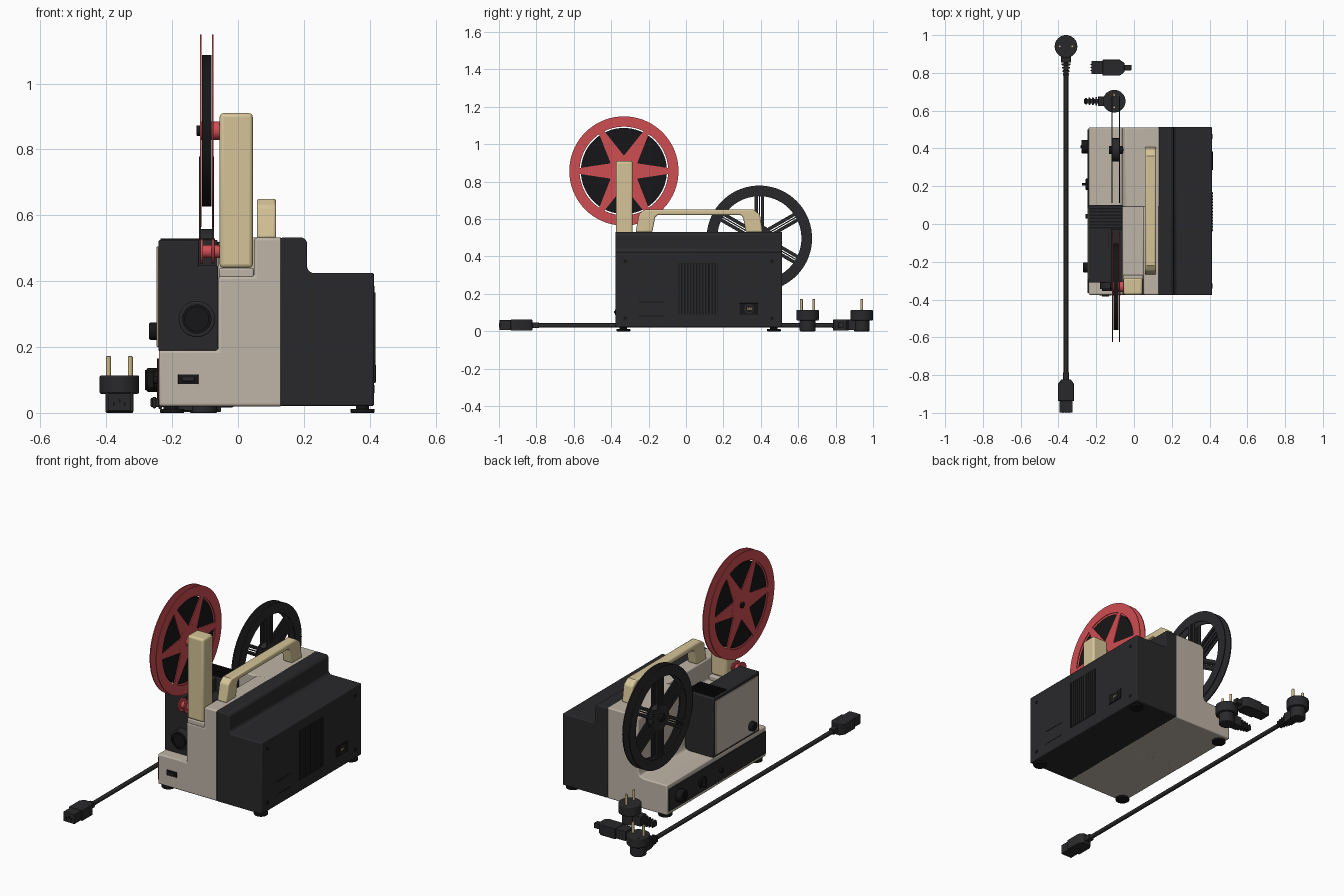
import bpy, bmesh, math
from mathutils import Vector

old = bpy.data.objects.get("Cube")
if old:
    bpy.data.objects.remove(old)


def material(name, rgb):
    m = bpy.data.materials.new(name)
    m.use_nodes = True
    m.diffuse_color = (*rgb, 1)
    bsdf = m.node_tree.nodes["Principled BSDF"]
    bsdf.inputs["Base Color"].default_value = (*rgb, 1)
    bsdf.inputs["Roughness"].default_value = 0.6
    return m


BEIGE = material("warm grey beige", (0.52, 0.455, 0.385))
TAN = material("cream tan", (0.66, 0.55, 0.31))
DARK = material("charcoal", (0.022, 0.022, 0.024))
BLACK = material("black", (0.008, 0.008, 0.009))
RED = material("red", (0.62, 0.075, 0.085))
BRASS = material("brass", (0.6, 0.48, 0.25))


def place(axis, u, v, w):
    # u, v lie in the profile plane and w runs along the axis
    return Vector({"x": (w, u, v), "y": (u, w, v), "z": (u, v, w)}[axis])


def finish(name, bm, mat, bevel=0.0, smooth=True):
    bmesh.ops.recalc_face_normals(bm, faces=bm.faces)
    me = bpy.data.meshes.new(name)
    bm.to_mesh(me)
    bm.free()
    ob = bpy.data.objects.new(name, me)
    bpy.context.collection.objects.link(ob)
    me.materials.append(mat)
    if bevel:
        mod = ob.modifiers.new("soft edges", "BEVEL")
        mod.width, mod.segments = bevel, 3
        mod.limit_method, mod.angle_limit = "ANGLE", math.radians(40)
    if smooth:
        bpy.ops.object.select_all(action="DESELECT")
        ob.select_set(True)
        bpy.context.view_layer.objects.active = ob
        bpy.ops.object.shade_smooth_by_angle(angle=math.radians(35))
    return ob


def add_prism(bm, pts, axis, w0, w1):
    lo = [bm.verts.new(place(axis, u, v, w0)) for u, v in pts]
    hi = [bm.verts.new(place(axis, u, v, w1)) for u, v in pts]
    bm.faces.new(lo)
    bm.faces.new(hi)
    for i in range(len(pts)):
        j = (i + 1) % len(pts)
        bm.faces.new((lo[i], lo[j], hi[j], hi[i]))


def prism(name, pts, axis, w0, w1, mat, bevel=0.0):
    bm = bmesh.new()
    add_prism(bm, pts, axis, w0, w1)
    return finish(name, bm, mat, bevel)


def rect(u0, u1, v0, v1):
    return [(u0, v0), (u1, v0), (u1, v1), (u0, v1)]


def box(name, x, y, z, mat, bevel=0.0):
    return prism(name, rect(*x, *y), "z", *z, mat, bevel)


def add_ring(bm, c, r0, r1, axis, w0, w1, n=64):
    loops = []
    for r, w in ((r0, w0), (r1, w0), (r1, w1), (r0, w1)):
        loops.append([bm.verts.new(place(axis, c[0] + r * math.cos(t), c[1] + r * math.sin(t), w))
                      for t in (math.tau * i / n for i in range(n))])
    for k in range(4):
        a, b = loops[k], loops[(k + 1) % 4]
        for i in range(n):
            j = (i + 1) % n
            bm.faces.new((a[i], a[j], b[j], b[i]))


def ring(name, c, r0, r1, axis, w0, w1, mat, bevel=0.0):
    bm = bmesh.new()
    add_ring(bm, c, r0, r1, axis, w0, w1)
    return finish(name, bm, mat, bevel)


def disc(name, c, r, axis, w0, w1, mat, bevel=0.0, n=32):
    pts = [(c[0] + r * math.cos(math.tau * i / n), c[1] + r * math.sin(math.tau * i / n)) for i in range(n)]
    return prism(name, pts, axis, w0, w1, mat, bevel)


def reel(name, c, r_out, r_in, hub, spokes, phase, sheets, mat):
    # spokes: list of (sideways offset, half width at hub, half width at rim)
    bm = bmesh.new()
    for w0, w1 in sheets:
        add_ring(bm, c, r_in, r_out, "x", w0, w1, 72)
        add_ring(bm, c, 0.012, hub, "x", w0, w1, 32)
        for k in range(6):
            t = phase + k * math.tau / 6
            d, s = Vector((math.cos(t), math.sin(t))), Vector((-math.sin(t), math.cos(t)))
            for off, a, b in spokes:
                ends = ((hub * 0.75, off - a), (r_in + 0.006, off - b), (r_in + 0.006, off + b), (hub * 0.75, off + a))
                pts = [Vector(c) + d * p + s * q for p, q in ends]
                add_prism(bm, pts, "x", w0 + 0.0003, w1 - 0.0003)
    return finish(name, bm, mat)


# Main beige housing: front part with a recessed shelf, rear part with full height
prism("housing_front", [(-0.24, 0.02), (0.135, 0.02), (0.135, 0.532), (0.05, 0.532), (0.05, 0.415),
                        (-0.06, 0.415), (-0.06, 0.19), (-0.24, 0.19)], "y", -0.375, 0.10, BEIGE, 0.008)
prism("housing_rear", [(-0.24, 0.02), (0.135, 0.02), (0.135, 0.532), (-0.045, 0.532), (-0.06, 0.515),
                       (-0.06, 0.22), (-0.07, 0.197), (-0.095, 0.19), (-0.24, 0.19)], "y", 0.09, 0.512, BEIGE, 0.006)
box("arm_socket", (-0.058, 0.048), (-0.372, -0.27), (0.41, 0.44), BEIGE, 0.006)

# Dark stepped cover
prism("side_cover", [(0.128, 0.021), (0.413, 0.021), (0.413, 0.425), (0.222, 0.425), (0.21, 0.437),
                     (0.21, 0.52), (0.198, 0.532), (0.128, 0.532)], "y", -0.377, 0.514, DARK, 0.006)
box("grille_plate", (0.41, 0.4145), (-0.04, 0.17), (0.09, 0.365), BLACK)
for i in range(13):
    y = -0.036 + i * 0.0163
    box("grille_bar", (0.412, 0.4175), (y, y + 0.008), (0.09, 0.365), DARK)
for z in (0.08, 0.155):
    box("cover_groove", (0.412, 0.4142), (-0.25, -0.12), (z, z + 0.004), BLACK)
for y in (-0.325, 0.46):
    for z in (0.07, 0.375):
        disc("cover_screw", (y, z), 0.010, "x", 0.41, 0.415, BLACK, n=16)
box("power_socket", (0.41, 0.417), (0.285, 0.385), (0.09, 0.15), BLACK, 0.002)
ring("power_socket_rim", (0.337, 0.12), 0.018, 0.026, "x", 0.412, 0.419, DARK)
for y in (0.327, 0.337, 0.347):
    box("power_socket_pin", (0.412, 0.419), (y - 0.002, y + 0.002), (0.114, 0.126), BRASS)

# Lamp house with a channel for the reel
box("lamp_house", (-0.242, -0.06), (-0.31, 0.10), (0.188, 0.447), DARK, 0.005)
box("lamp_house_top", (-0.242, -0.118), (-0.31, 0.10), (0.43, 0.525), DARK, 0.006)
box("lamp_house_back_top", (-0.13, -0.062), (-0.03, 0.10), (0.43, 0.525), DARK, 0.005)
box("lamp_side_panel", (-0.247, -0.24), (-0.295, 0.085), (0.20, 0.505), BEIGE, 0.002)
for i in range(7):
    y = -0.025 + i * 0.017
    box("lamp_vent_rib", (-0.235, -0.07), (y, y + 0.008), (0.52, 0.53), BLACK)
disc("lens_barrel", (-0.125, 0.285), 0.055, "y", -0.345, -0.30, DARK, 0.004, 48)
ring("lens_ring", (-0.125, 0.285), 0.036, 0.044, "y", -0.355, -0.34, BLACK)
disc("lens_glass", (-0.125, 0.285), 0.036, "y", -0.348, -0.33, BLACK, 0, 48)
disc("focus_knob", (-0.23, 0.248), 0.026, "x", -0.27, -0.24, BLACK, 0.004)

# Control strip with knobs
box("control_strip", (-0.246, -0.238), (-0.365, 0.50), (0.04, 0.165), DARK, 0.002)
disc("speed_knob", (0.41, 0.10), 0.036, "x", -0.278, -0.24, BLACK, 0.005)
box("speed_knob_grip", (-0.283, -0.27), (0.403, 0.417), (0.07, 0.13), BLACK, 0.002)
disc("mode_knob_base", (0.21, 0.10), 0.03, "x", -0.256, -0.24, BLACK, 0.003)
box("mode_lever", (-0.275, -0.25), (0.203, 0.217), (0.075, 0.125), BLACK, 0.003)
disc("small_button", (0.04, 0.10), 0.012, "x", -0.258, -0.24, BLACK, 0.002, 16)
box("front_slot", (-0.182, -0.12), (-0.379, -0.37), (0.087, 0.117), BLACK, 0.002)
box("front_switch", (-0.17, -0.132), (-0.384, -0.375), (0.096, 0.108), DARK, 0.002)

# Feet
for x in (-0.20, 0.378):
    for y in (-0.335, 0.47):
        disc("foot", (x, y), 0.037, "z", 0, 0.012, BLACK, 0.003)
        disc("foot_stem", (x, y), 0.02, "z", 0.01, 0.024, BLACK)

# Carrying handle and reel arm
prism("handle", [(-0.27, 0.53), (-0.18, 0.53), (-0.165, 0.61), (-0.15, 0.622), (0.29, 0.622), (0.305, 0.61),
                 (0.32, 0.53), (0.41, 0.53), (0.395, 0.625), (0.36, 0.65), (-0.22, 0.65), (-0.25, 0.628)],
      "x", 0.057, 0.116, TAN, 0.008)
box("reel_arm", (-0.056, 0.045), (-0.375, -0.285), (0.44, 0.91), TAN, 0.012)

# Front red reel with wound film
FRONT, BACK = (-0.332, 0.857), (0.392, 0.497)
reel("feed_reel", FRONT, 0.292, 0.237, 0.085, [(0, 0.042, 0.015)], 0,
     [(-0.116, -0.111), (-0.079, -0.074)], RED)
ring("wound_film", FRONT, 0.05, 0.23, "x", -0.109, -0.081, BLACK)
disc("feed_hub", FRONT, 0.028, "x", -0.113, -0.055, RED, 0.003)
disc("feed_spindle", FRONT, 0.016, "x", -0.126, -0.05, BLACK, 0.003)
for x in (-0.114, -0.08):
    disc("film_roller_flange", (-0.34, 0.49), 0.038, "x", x, x + 0.008, RED, 0.002)
disc("film_roller", (-0.34, 0.49), 0.02, "x", -0.11, -0.05, RED)

# Rear dark reel
reel("take_up_reel", BACK, 0.282, 0.225, 0.07, [(-0.017, 0.009, 0.009), (0.017, 0.009, 0.009), (0, 0.003, 0.003)],
     math.pi / 6, [(-0.119, -0.113), (-0.079, -0.073)], DARK)
ring("take_up_core", BACK, 0.03, 0.062, "x", -0.115, -0.077, DARK)
disc("take_up_spindle", BACK, 0.022, "x", -0.132, -0.05, BLACK, 0.004)


def wall_plug(c, d):
    # d points from the plug towards its strain relief
    c, d = Vector(c), Vector(d)
    s = Vector((-d.y, d.x))
    disc("plug_body", c, 0.06, "z", 0.058, 0.114, DARK, 0.005, 40)
    disc("plug_base", c, 0.042, "z", 0.0, 0.06, DARK, 0.004, 24)

    def block(name, a, b, half, z0, z1):
        prism(name, [c + d * a - s * half, c + d * b - s * half, c + d * b + s * half, c + d * a + s * half],
              "z", z0, z1, DARK, 0.003)
    block("plug_neck", 0.02, 0.085, 0.026, 0.006, 0.062)
    for k in range(4):
        block("strain_relief_rib", 0.09 + k * 0.018, 0.1 + k * 0.018, 0.023 - k * 0.002, 0.008 + k * 0.002, 0.055 - k * 0.002)
    block("strain_relief_core", 0.07, 0.16, 0.013, 0.018, 0.045)
    for side in (-1, 1):
        disc("plug_pin", c + s * side * 0.033, 0.0075, "z", 0.11, 0.172, BRASS, 0.002, 16)


def appliance_connector(c, d):
    # d points from the open face towards the cable
    c, d = Vector(c), Vector(d)
    s = Vector((-d.y, d.x))
    parts = [("connector_face", [(0, 0.035), (0.065, 0.035)], 0.006, 0.06),
             ("connector_grip", [(0.06, 0.042), (0.15, 0.042), (0.175, 0.025)], 0.003, 0.063),
             ("connector_neck", [(0.17, 0.015), (0.212, 0.015)], 0.017, 0.047)]
    for name, edge, z0, z1 in parts:
        pts = [c + d * a + s * h for a, h in edge] + [c + d * a - s * h for a, h in reversed(edge)]
        prism(name, pts, "z", z0, z1, DARK, 0.003)
    for off, z in ((-0.016, 0.027), (0, 0.038), (0.016, 0.027)):
        p = c + s * off
        box("connector_hole", (p.x - 0.003, p.x + 0.003), (p.y - 0.003, p.y + 0.003), (z - 0.006, z + 0.006), BLACK)


# Power cable and spare cable ends
disc("power_cable", (-0.36, 0.031), 0.012, "y", -0.81, 0.83, DARK, 0, 16)
wall_plug((-0.36, 0.94), (0, -1))
appliance_connector((-0.36, -0.997), (0, 1))
wall_plug((-0.105, 0.65), (-1, 0))
appliance_connector((-0.226, 0.828), (1, 0))
